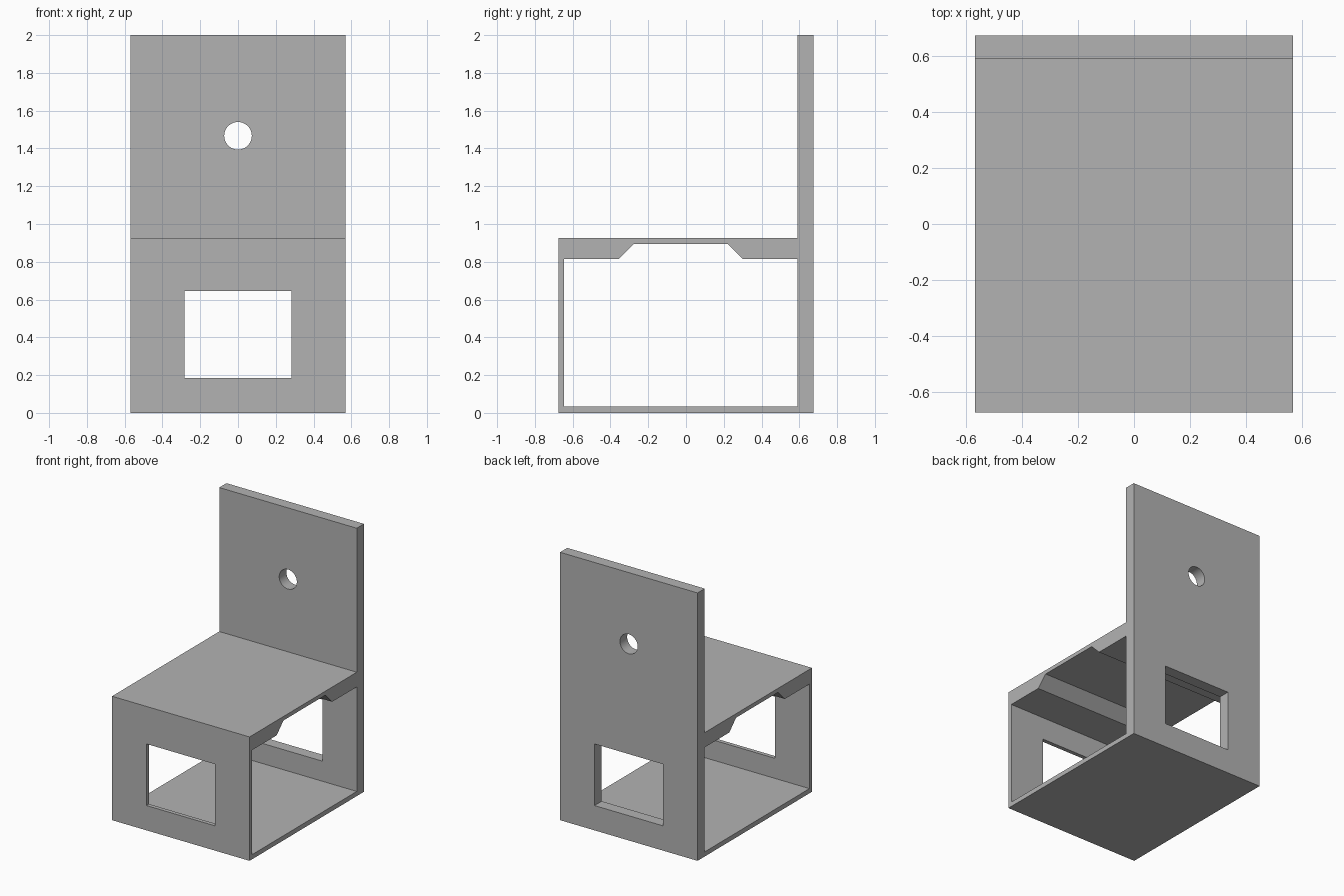
import bpy
import bmesh
from math import radians
from mathutils import Matrix, Vector

cube = bpy.data.objects.get("Cube")
if cube:
    bpy.data.objects.remove(cube, do_unlink=True)

HALF_WIDTH = 0.568

grey = bpy.data.materials.new("plain grey")
grey.use_nodes = True
colour = (0.45, 0.45, 0.45, 1)
grey.diffuse_color = colour
grey.node_tree.nodes["Principled BSDF"].inputs["Base Color"].default_value = colour


def add_object(name, bm):
    bmesh.ops.recalc_face_normals(bm, faces=bm.faces)
    mesh = bpy.data.meshes.new(name)
    bm.to_mesh(mesh)
    bm.free()
    mesh.materials.append(grey)
    obj = bpy.data.objects.new(name, mesh)
    bpy.context.collection.objects.link(obj)
    return obj


def side_prism(name, profile, half_width):
    """Extrude a (y, z) outline across the width."""
    bm = bmesh.new()
    face = bm.faces.new([bm.verts.new((-half_width, y, z)) for y, z in profile])
    extruded = bmesh.ops.extrude_face_region(bm, geom=[face])["geom"]
    verts = [v for v in extruded if isinstance(v, bmesh.types.BMVert)]
    bmesh.ops.translate(bm, verts=verts, vec=Vector((2 * half_width, 0, 0)))
    return add_object(name, bm)


# Chair body: boxed seat with a tall back panel
chair = side_prism("chair_frame", [
    (-0.675, 0), (0.675, 0), (0.675, 2), (0.59, 2),
    (0.59, 0.925), (-0.675, 0.925)], HALF_WIDTH)

# Open space under the seat, with the thinned middle of the seat slab
under_seat = side_prism("under_seat_cutter", [
    (-0.645, 0.035), (0.59, 0.035), (0.59, 0.815), (0.30, 0.815),
    (0.22, 0.895), (-0.275, 0.895), (-0.355, 0.815), (-0.645, 0.815)], 1)

# Window through the front and back panels
window = side_prism("window_cutter", [
    (-1, 0.185), (1, 0.185), (1, 0.645), (-1, 0.645)], 0.283)

# Round hole in the backrest
bm = bmesh.new()
bmesh.ops.create_cone(
    bm, cap_ends=True, segments=64, radius1=0.073, radius2=0.073, depth=0.4,
    matrix=Matrix.Translation((0, 0.63, 1.467)) @ Matrix.Rotation(radians(90), 4, "X"))
round_hole = add_object("round_hole_cutter", bm)

# Cut the openings, then discard the cutters
bpy.context.view_layer.objects.active = chair
chair.select_set(True)
for cutter in (under_seat, window, round_hole):
    cutter.hide_render = True
    cut = chair.modifiers.new(cutter.name, "BOOLEAN")
    cut.operation = "DIFFERENCE"
    cut.solver = "EXACT"
    cut.object = cutter
    bpy.ops.object.modifier_apply(modifier=cut.name)
    bpy.data.objects.remove(cutter, do_unlink=True)

bpy.ops.object.select_all(action="DESELECT")
chair.select_set(True)
bpy.ops.object.shade_smooth_by_angle(angle=radians(30))
